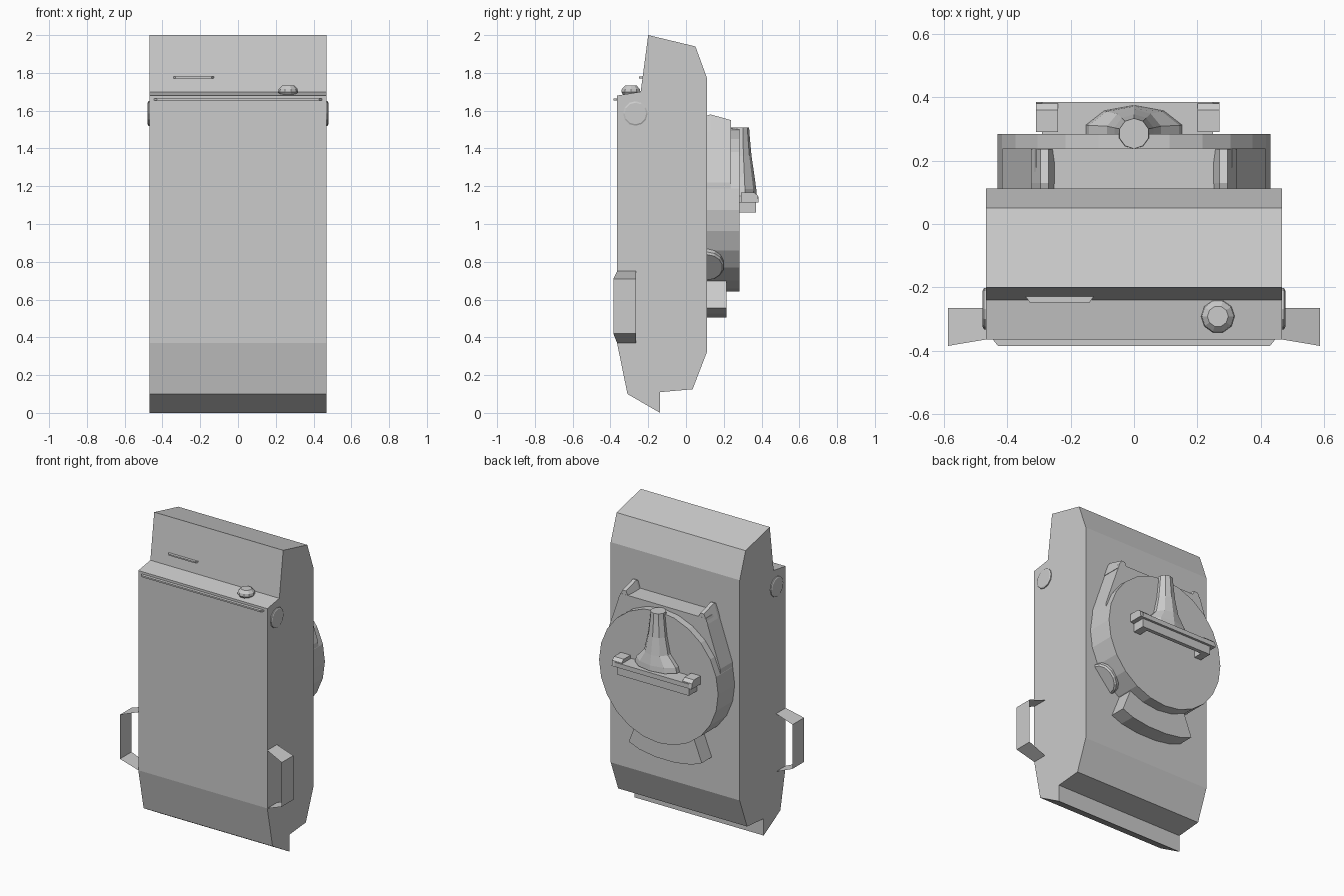
import bpy, bmesh
from math import sin, cos, pi, radians
from mathutils import Vector

if "Cube" in bpy.data.objects:
    bpy.data.objects.remove(bpy.data.objects["Cube"])


def finish(name, bm):
    bmesh.ops.recalc_face_normals(bm, faces=bm.faces)
    me = bpy.data.meshes.new(name)
    bm.to_mesh(me)
    bm.free()
    ob = bpy.data.objects.new(name, me)
    bpy.context.collection.objects.link(ob)
    return ob


def loft(name, rings, cap=True):
    """Skin a list of closed rings of 3D points."""
    bm = bmesh.new()
    vs = [[bm.verts.new(p) for p in r] for r in rings]
    n = len(vs[0])
    for a, b in zip(vs, vs[1:]):
        for i in range(n):
            j = (i + 1) % n
            bm.faces.new((a[i], a[j], b[j], b[i]))
    if cap:
        bm.faces.new(vs[0][::-1])
        bm.faces.new(vs[-1])
    return finish(name, bm)


def prism_y(name, pts, y0, y1):
    return loft(name, [[(x, y, z) for x, z in pts] for y in (y0, y1)])


def prism_x(name, pts, x0, x1):
    return loft(name, [[(x, y, z) for y, z in pts] for x in (x0, x1)])


def prism_z(name, pts, z0, z1):
    return loft(name, [[(x, y, z) for x, y in pts] for z in (z0, z1)])


def box(name, x0, x1, y0, y1, z0, z1):
    return prism_y(name, [(x0, z0), (x1, z0), (x1, z1), (x0, z1)], y0, y1)


def circle(cx, cy, rx, ry, n, phase=0):
    return [(cx + rx * cos(2 * pi * i / n + phase), cy + ry * sin(2 * pi * i / n + phase)) for i in range(n)]


def mirror(half):
    """Complete an outline given its +x half."""
    return half + [(-x, z) for x, z in reversed(half)]


# Main casing, side profile in (y, z)
prism_x("body", [(-.20, 2), (.05, 1.94), (.112, 1.77), (.112, .325), (.035, .125), (-.137, .11),
                 (-.137, 0), (-.31, .10), (-.365, .37), (-.365, 1.68), (-.24, 1.70)], -.468, .468)

# Thin trim strips on the front
prism_z("front_lip", [(-.45, -.36), (.45, -.36), (.43, -.385), (-.43, -.385)], 1.655, 1.665)
prism_z("upper_slot", [(-.345, -.225), (-.125, -.225), (-.14, -.248), (-.33, -.248)], 1.771, 1.78)

# Button on the front ledge
loft("ledge_button", [[(x, y, z) for x, y in circle(.265, -.292, r, r, 10)]
                      for r, z in ((.035, 1.675), (.053, 1.698), (.05, 1.715), (.033, 1.732))])

for s, side in ((1, "right"), (-1, "left")):
    # Side pivots
    loft(side + "_pivot", [[(s * x, y, z) for y, z in circle(-.268, 1.585, r, r, 12)]
                           for x, r in ((.46, .065), (.474, .065), (.478, .057))])
    # Side grips: bent sheet strips
    bm = bmesh.new()
    path = [(.468, -.365, .75), (.587, -.385, .71), (.587, -.385, .42), (.468, -.365, .37)]
    rows = [[bm.verts.new((s * x, yy, z)) for yy in (y, -.265)] for x, y, z in path]
    for a, b in zip(rows, rows[1:]):
        bm.faces.new((a[0], a[1], b[1], b[0]))
    finish(side + "_grip", bm)
    # Raised shoulders of the back frame, sloping down toward the rear
    rings = []
    for y, top in ((.10, 1.57), (.13, 1.58), (.237, 1.55)):
        rings.append([(s * .24, y, 1.49), (s * .325, y, 1.49), (s * .295, y, top), (s * .27, y, top)])
    loft(side + "_frame_shoulder", rings)

# Flared frame behind the disc
prism_y("back_frame", mirror([(.42, 1.10), (.415, 1.22), (.31, 1.525)]), .10, .238)

# Round drum
prism_y("drum", circle(0, 1.075, .432, .432, 24), .10, .284)

# Curved foot plate below the drum
prism_y("drum_foot", mirror([(.20, .72), (.265, .555), (.19, .525), (.07, .506)]), .10, .215)

# Small round plug on the lower rim, axis pointing radially
a = radians(-42)
out, tan = Vector((cos(a), 0, sin(a))), Vector((-sin(a), 0, cos(a)))
loft("rim_plug", [[Vector((0, .112, 1.075)) + out * d + tan * u + Vector((0, v, 0))
                   for u, v in circle(0, 0, r, r * .9, 14)]
                  for d, r in ((.36, .1), (.445, .1), (.455, .09))])

# Lever, lofted from wide base to narrow tip
rings = []
for z, w, d, cy in ((1.15, .16, .09, .285), (1.185, .15, .087, .285), (1.25, .09, .078, .285),
                    (1.36, .065, .062, .285), (1.47, .052, .052, .285), (1.512, .048, .048, .286)):
    rings.append([(x, y, z) for x, y in circle(0, cy, w, d, 10, pi / 10)])
loft("lever", rings)

# Cross bar under the lever, with open underside, end feet and raised end pads
box("cross_bar", -.29, .25, .28, .385, 1.115, 1.145)
box("cross_bar_skirt", -.28, .24, .345, .37, 1.06, 1.12)
for s, side in ((1, "right"), (-1, "left")):
    c = -.02
    x0, x1 = sorted((c + s * .21, c + s * .26))
    box(side + "_bar_foot", x0, x1, .28, .37, 1.06, 1.12)
    x0, x1 = sorted((c + s * .22, c + s * .29))
    prism_x(side + "_bar_pad", [(.29, 1.115), (.385, 1.115), (.38, 1.15), (.36, 1.168), (.29, 1.168)], x0, x1)
